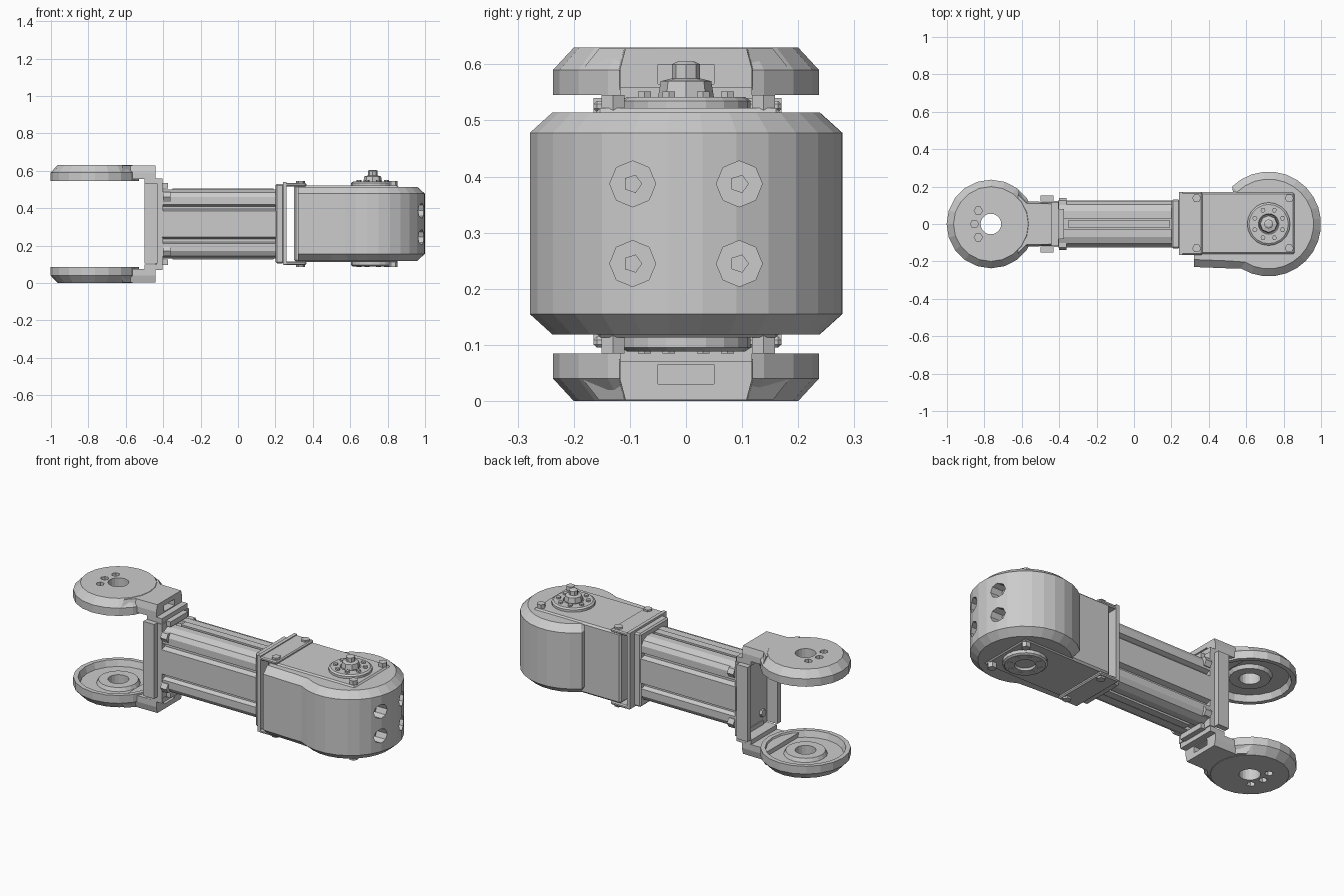
import bpy, bmesh, math
from mathutils import Vector

if "Cube" in bpy.data.objects:
    bpy.data.objects.remove(bpy.data.objects["Cube"])

MID = 0.315  # mid height, used to mirror parts top to bottom
grey = bpy.data.materials.new("plain grey")
grey.diffuse_color = (0.6, 0.6, 0.6, 1)
grey.use_nodes = True
grey.node_tree.nodes["Principled BSDF"].inputs["Base Color"].default_value = grey.diffuse_color


def build(name, verts, faces, flip=False):
    """Mesh object from points and faces; flip mirrors it about mid height."""
    if flip:
        verts = [(x, y, 2 * MID - z) for x, y, z in verts]
    me = bpy.data.meshes.new(name)
    me.from_pydata(verts, [], faces)
    bm = bmesh.new()
    bm.from_mesh(me)
    bmesh.ops.recalc_face_normals(bm, faces=bm.faces)
    bm.to_mesh(me)
    bm.free()
    me.materials.append(grey)
    ob = bpy.data.objects.new(name, me)
    bpy.context.collection.objects.link(ob)
    return ob


def loft(name, rings, flip=False, closed=False):
    """Skin equal rings of points; cap the ends or join last to first."""
    n, m = len(rings[0]), len(rings)
    faces = [(i * n + j, i * n + (j + 1) % n,
              (i + 1) % m * n + (j + 1) % n, (i + 1) % m * n + j)
             for i in range(m if closed else m - 1) for j in range(n)]
    if not closed:
        faces += [tuple(range(n)), tuple(range((m - 1) * n, m * n))]
    return build(name, [p for r in rings for p in r], faces, flip)


def box(name, x, y, z, flip=False, bevel=0):
    ring = lambda h: [(x[0], y[0], h), (x[1], y[0], h), (x[1], y[1], h), (x[0], y[1], h)]
    ob = loft(name, [ring(z[0]), ring(z[1])], flip)
    if bevel:
        mod = ob.modifiers.new("edge bevel", 'BEVEL')
        mod.width, mod.segments = bevel, 1
    return ob


def lathe(name, cx, cy, profile, seg, flip=False, closed=False):
    """Turn (radius, z) pairs about a vertical axis."""
    rings = [[(cx + r * math.cos(2 * math.pi * k / seg),
               cy + r * math.sin(2 * math.pi * k / seg), z) for k in range(seg)]
             for r, z in profile]
    return loft(name, rings, flip, closed)


def rod_x(name, x0, x1, y, z, r, seg=8):
    ring = lambda x: [(x, y + r * math.cos(2 * math.pi * k / seg),
                       z + r * math.sin(2 * math.pi * k / seg)) for k in range(seg)]
    return loft(name, [ring(x0), ring(x1)])


def cut(ob, cutters):
    """Subtract the cutters from ob and remove them."""
    for c in cutters:
        mod = ob.modifiers.new("cut", 'BOOLEAN')
        mod.operation, mod.solver, mod.object = 'DIFFERENCE', 'EXACT', c
    bpy.context.view_layer.update()
    ev = ob.evaluated_get(bpy.context.evaluated_depsgraph_get())
    me = bpy.data.meshes.new_from_object(ev)
    ob.modifiers.clear()
    ob.data = me
    for c in cutters:
        bpy.data.objects.remove(c)


# Fork: two dished discs with arms, mirrored top and bottom
CX = -0.765
for flip, side in ((False, "lower"), (True, "upper")):
    disc = lathe(side + "_fork_disc", CX, 0,
                 [(0.055, 0), (0.2, 0), (0.237, 0.04), (0.237, 0.085), (0.212, 0.085),
                  (0.2, 0.05), (0.115, 0.05), (0.105, 0.07), (0.055, 0.07)],
                 20, flip, closed=True)
    holes = []
    for a in (140, 180, 220):
        t = math.radians(a)
        holes.append(lathe("hole_cutter", CX + 0.088 * math.cos(t), 0.11 * math.sin(t),
                           [(0.022, -0.05), (0.022, 0.035)], 6, flip))
    cut(disc, holes)
    # arm, with a chamfered outer face and a slot in its end
    def arm_ring(z, d):
        half = [(-0.62, 0.185 - d), (-0.575, 0.12 - d / 3), (-0.44, 0.118 - d / 3)]
        return [(x, -y, z) for x, y in half] + [(x, y, z) for x, y in reversed(half)]
    arm = loft(side + "_fork_arm",
               [arm_ring(0.002, 0.03), arm_ring(0.04, 0), arm_ring(0.075, 0)], flip)
    cut(arm, [box("slot_cutter", (-0.49, -0.4), (-0.05, 0.05), (0.03, 0.065), flip)])
    # stepped mount joining arm to bracket
    box(side + "_arm_mount", (-0.5, -0.405), (-0.118, 0.118), (0.07, 0.1), flip)
    box(side + "_mount_lip", (-0.44, -0.375), (-0.08, 0.08), (0.095, 0.125), flip)

# Channel bracket carrying the fork
box("bracket_web", (-0.435, -0.4), (-0.122, 0.122), (0.1, 0.53))
for s in (-1, 1):
    ys = sorted((s * 0.12, s * 0.152))
    box("bracket_flange", (-0.5, -0.43), ys, (0.103, 0.533))
    for z in (0.17, 0.46):
        rod_x("bracket_bolt", -0.45, -0.43, s * 0.07, z, 0.022, 6)
        rod_x("beam_end_bolt", -0.4, -0.36, s * 0.11, z, 0.03, 6)

# Extruded beam with side grooves and a top and bottom channel
quarter = [(0.03, 0.165), (0.03, 0.185), (0.07, 0.185), (0.105, 0.17), (0.12, 0.145),
           (0.12, 0.105), (0.095, 0.095), (0.095, 0.08), (0.125, 0.07)]
half = quarter + [(y, -z) for y, z in reversed(quarter)]
section = half + [(-y, -z) for y, z in half]
loft("beam", [[(x, y, MID + z) for y, z in section] for x in (-0.405, 0.21)])
for flip in (False, True):
    box("beam_strip", (-0.35, 0.19), (-0.022, 0.022), (0.125, 0.17), flip)

# Plate and U bracket between beam and motor
box("beam_end_plate", (0.2, 0.245), (-0.13, 0.13), (0.105, 0.53), bevel=0.008)
box("u_bracket_web", (0.24, 0.26), (-0.165, 0.17), (0.1, 0.54))
for flip in (False, True):
    box("u_bracket_flange", (0.24, 0.365), (-0.165, 0.17), (0.095, 0.115), flip, 0.006)

# Motor body
box("motor_body", (0.3, 0.86), (-0.163, 0.17), (0.113, 0.522), bevel=0.01)
for flip in (False, True):
    for x in (0.335, 0.83):
        for y in (-0.13, 0.138):
            lathe("motor_corner_bolt", x, y, [(0.024, 0.085), (0.024, 0.125)], 6, flip)

# Rounded motor shell, chamfered at top and bottom
HX = 0.72
def shell_ring(z, d):
    pts = [(0.53, 0.16), (0.6, 0), (0.53, -0.15), (0.322, -0.15),
           (0.322, -0.23 + d), (0.5, -0.237 + d)]
    for k in range(21):
        a = math.radians(-122 + k * 256 / 20)
        pts.append((HX + (0.28 - d) * math.cos(a), (0.28 - d) * math.sin(a)))
    return [(x, y, z) for x, y in pts]
shell = loft("motor_shell", [shell_ring(0.119, 0.04), shell_ring(0.155, 0),
                             shell_ring(0.478, 0), shell_ring(0.514, 0.04)])
spots = [(y, z) for y in (-0.095, 0.095) for z in (0.245, 0.387)]
cut(shell, [rod_x("hole_cutter", 0.92, 1.1, y, z, 0.041) for y, z in spots])
for y, z in spots:
    rod_x("shell_bolt", 0.9, 0.94, y, z, 0.017, 5)

# Output horn on top and idler disc below, each with a ring of bolts
for flip, name in ((True, "output_horn"), (False, "idler_disc")):
    lathe(name, HX, 0, [(0.115, 0.12), (0.115, 0.095), (0.105, 0.088),
                        (0.055, 0.088), (0.05, 0.1)], 20, flip)
    for k in range(8):
        a = math.radians(22.5 + 45 * k)
        lathe(name + "_bolt", HX + 0.08 * math.cos(a), 0.08 * math.sin(a),
              [(0.013, 0.095), (0.013, 0.078 if flip else 0.085)], 6, flip)
lathe("horn_hub", HX, 0, [(0.05, 0.54), (0.045, 0.57), (0.025, 0.575), (0.025, 0.6),
                          (0.015, 0.605)], 8)
